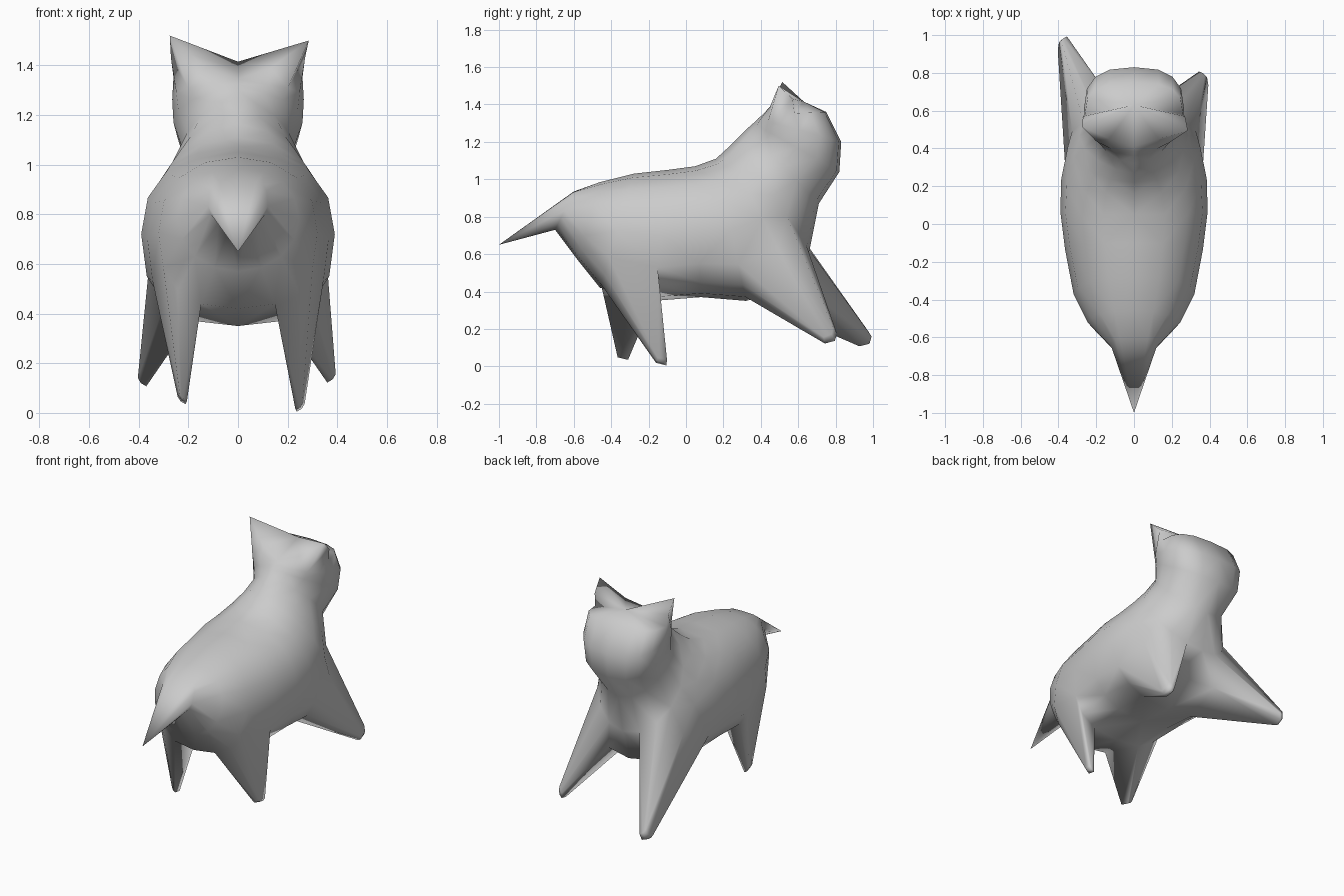
import bpy, bmesh, math
from mathutils import Vector

if "Cube" in bpy.data.objects:
    bpy.data.objects.remove(bpy.data.objects["Cube"], do_unlink=True)

SIDES = 16

# Cross-sections from rump to crown:
# upper y, z, lower y, z, half width, upper and lower roundness
SECTIONS = [
    (-.60, .935, -.70, .73, .12, .5, 1.2),
    (-.46, .985, -.58, .57, .245, .9, 1),
    (-.28, 1.03, -.46, .42, .32, .9, .8),
    (-.10, 1.05, -.17, .35, .365, .9, .75),
    (.05, 1.07, .08, .37, .39, .9, .75),
    (.16, 1.11, .32, .35, .385, 1, .75),
    (.22, 1.165, .60, .42, .35, 1.1, .85),
    (.27, 1.215, .66, .62, .29, 1.2, 1),
    (.32, 1.265, .71, .87, .225, 1.2, 1),
    (.36, 1.30, .82, 1.04, .26, 1, .8),
    (.385, 1.325, .83, 1.20, .265, .8, .75),
    (.41, 1.345, .75, 1.36, .26, .7, .7),
]


def power(value, exponent):
    return math.copysign(abs(value) ** exponent, value)


def make_ring(bm, section):
    """Rounded loop standing between an upper and a lower centreline point."""
    uy, uz, ly, lz, width, round_upper, round_lower = section
    upper, lower = Vector((0, uy, uz)), Vector((0, ly, lz))
    middle, axis = (upper + lower) / 2, (upper - lower) / 2
    ring = []
    for k in range(SIDES):
        a = math.tau * k / SIDES
        e = round_upper if math.cos(a) > 0 else round_lower
        side = Vector((width * power(math.sin(a), e), 0, 0))
        ring.append(bm.verts.new(middle + side + axis * power(math.cos(a), e)))
    return ring


def pull_leg(bm, faces, foot, size):
    """Draw a patch of the body out into a tapering leg."""
    bmesh.ops.inset_region(bm, faces=faces, thickness=.004, use_even_offset=True)
    verts = {v for f in faces for v in f.verts}
    centre = sum((v.co for v in verts), Vector()) / len(verts)
    for v in verts:
        v.co = Vector(foot) + (v.co - centre) * size


bm = bmesh.new()
rings = [make_ring(bm, s) for s in SECTIONS]

# Broad ears raised from the rear corners of the crown
for s, tip in ((1, (.285, .495, 1.50)), (-1, (-.275, .515, 1.52))):
    rings[-1][s].co = (s * .13, .45, 1.39)
    rings[-1][s * 2].co = tip
    rings[-1][s * 3].co = (s * .27, .57, 1.43)

# Body skin between the loops
patch = {}
for i in range(len(rings) - 1):
    for k in range(SIDES):
        n = (k + 1) % SIDES
        patch[i, k] = bm.faces.new((rings[i][k], rings[i][n], rings[i + 1][n], rings[i + 1][k]))

# Pointed tail and crown of the head
for ring, point in ((rings[0], (0, -1, .65)), (rings[-1], (0, .63, 1.415))):
    tip = bm.verts.new(point)
    for k in range(SIDES):
        bm.faces.new((ring[k], ring[(k + 1) % SIDES], tip))
bmesh.ops.recalc_face_normals(bm, faces=bm.faces)

# Four uneven legs
LEFT, RIGHT = (5, 6), (9, 10)
for rows, columns, foot in (
    ((2,), LEFT, (.25, -.13, .025)),
    ((2,), RIGHT, (-.225, -.335, .055)),
    ((5, 6), LEFT, (.37, .775, .16)),
    ((5, 6), RIGHT, (-.38, .96, .145)),
):
    pull_leg(bm, [patch[i, k] for i in rows for k in columns], foot, .2)

bmesh.ops.triangulate(bm, faces=[f for f in bm.faces if len(f.verts) > 3])
bmesh.ops.recalc_face_normals(bm, faces=bm.faces)
for f in bm.faces:
    f.smooth = True

mesh = bpy.data.meshes.new("animal_body")
bm.to_mesh(mesh)
bm.free()

# Single light grey coat
coat = bpy.data.materials.new("light grey")
coat.use_nodes = True
color = (.6, .6, .6, 1)
coat.diffuse_color = color
coat.node_tree.nodes["Principled BSDF"].inputs["Base Color"].default_value = color
mesh.materials.append(coat)

body = bpy.data.objects.new("animal_body", mesh)
bpy.context.collection.objects.link(body)
